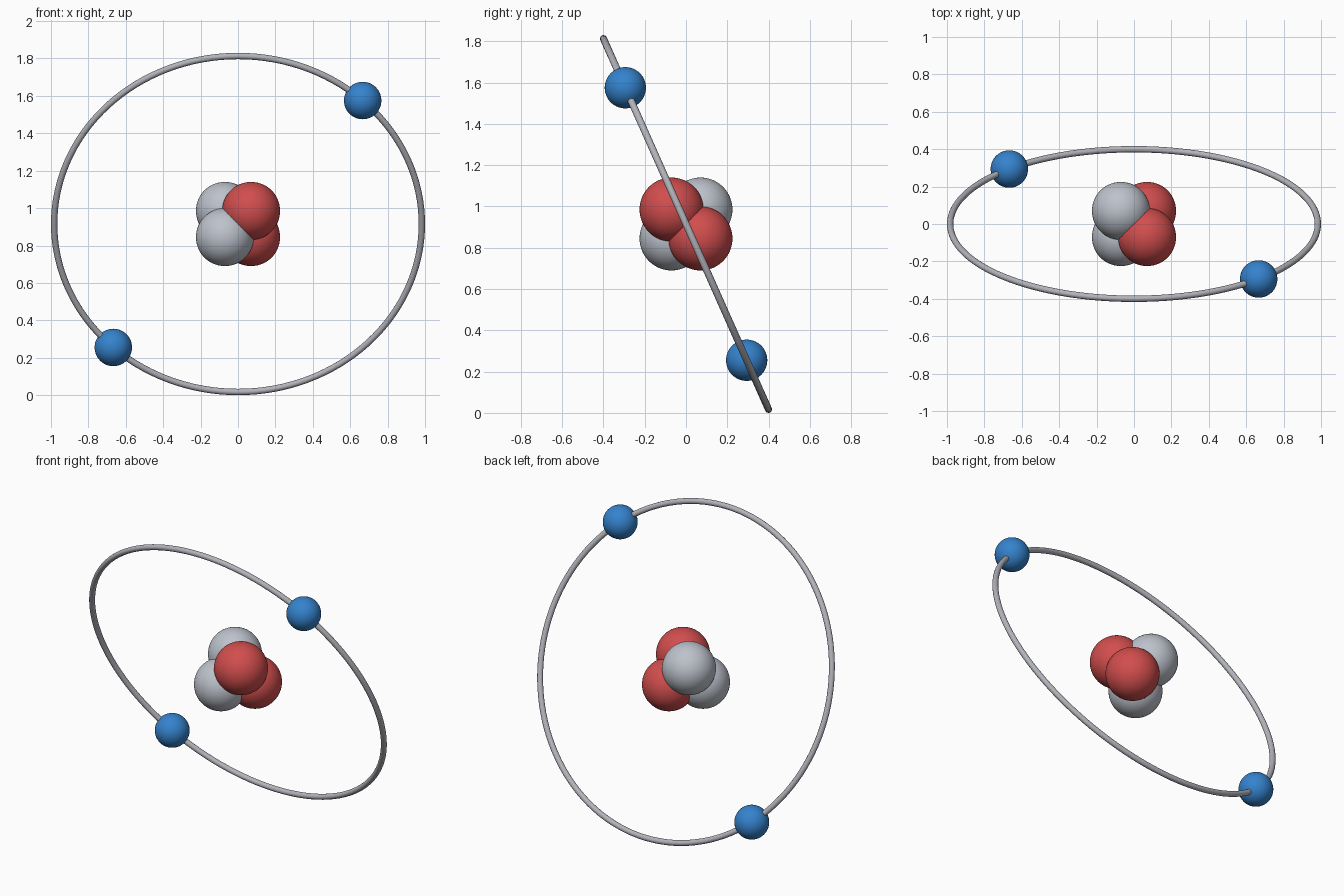
import bpy
import math
from mathutils import Matrix, Vector

cube = bpy.data.objects.get("Cube")
if cube:
    bpy.data.objects.remove(cube, do_unlink=True)


def make_material(name, rgb):
    mat = bpy.data.materials.new(name)
    mat.use_nodes = True
    mat.diffuse_color = (*rgb, 1)
    mat.node_tree.nodes["Principled BSDF"].inputs["Base Color"].default_value = (*rgb, 1)
    return mat


RED = make_material("proton red", (0.64, 0.075, 0.075))
GREY = make_material("neutron grey", (0.51, 0.54, 0.60))
BLUE = make_material("electron blue", (0.035, 0.225, 0.61))
STEEL = make_material("orbit grey", (0.45, 0.46, 0.50))

CENTER = Vector((0, 0, 0.915))
ORBIT_RADIUS = 0.983
TUBE_RADIUS = 0.017
TILT = math.radians(90 + 24)      # orbit leans its top towards the front
ELECTRON_ANGLE = math.radians(47.3)


def finish(name, mat):
    obj = bpy.context.object
    obj.name = name
    obj.data.name = name
    obj.data.materials.append(mat)
    bpy.ops.object.shade_smooth()
    return obj


def ball(name, location, radius, mat):
    bpy.ops.mesh.primitive_uv_sphere_add(segments=64, ring_count=32,
                                         radius=radius, location=location)
    return finish(name, mat)


# Nucleus: four overlapping balls on the corners of a tetrahedron
D = 0.07
for name, signs, mat in (
    ("proton_upper", (1, -1, 1), RED),
    ("proton_lower", (1, 1, -1), RED),
    ("neutron_upper", (-1, 1, 1), GREY),
    ("neutron_lower", (-1, -1, -1), GREY),
):
    ball(name, CENTER + D * Vector(signs), 0.155, mat)

# Orbit ring
bpy.ops.mesh.primitive_torus_add(major_radius=ORBIT_RADIUS, minor_radius=TUBE_RADIUS,
                                 major_segments=128, minor_segments=16,
                                 location=CENTER, rotation=(TILT, 0, 0))
finish("orbit_ring", STEEL)

# Two electrons opposite each other on the ring
tilt = Matrix.Rotation(TILT, 3, 'X')
on_ring = tilt @ Vector((math.cos(ELECTRON_ANGLE), math.sin(ELECTRON_ANGLE), 0)) * ORBIT_RADIUS
for name, side in (("electron_upper", 1), ("electron_lower", -1)):
    ball(name, CENTER + side * on_ring, 0.10, BLUE)
